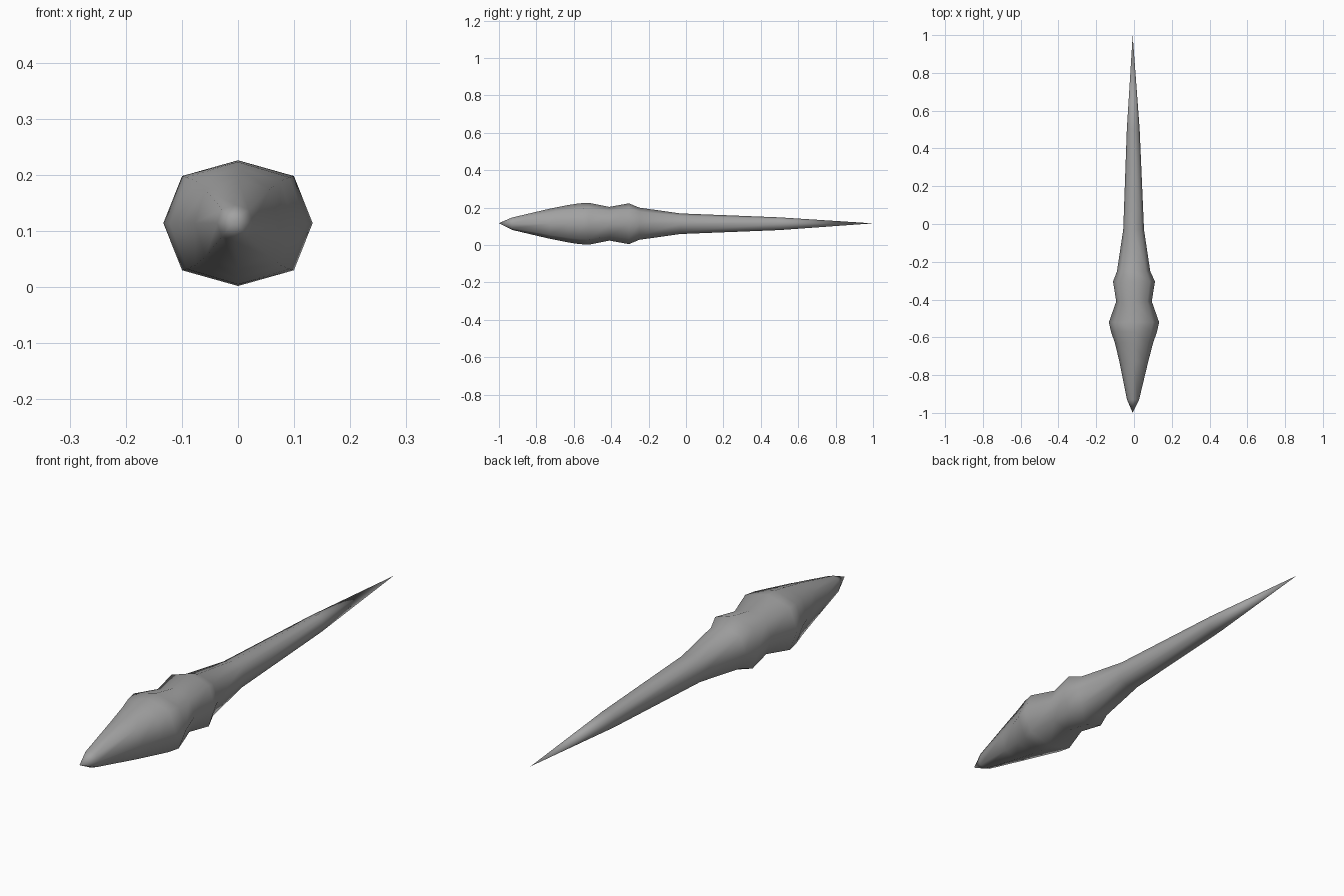
import bpy
import bmesh
import math

cube = bpy.data.objects.get("Cube")
if cube:
    bpy.data.objects.remove(cube, do_unlink=True)

# One plain grey material
grey = bpy.data.materials.new("mid_grey")
grey.use_nodes = True
colour = (0.36, 0.36, 0.36, 1)
grey.diffuse_color = colour
grey.node_tree.nodes["Principled BSDF"].inputs["Base Color"].default_value = colour

SIDES = 8
# Rings along the length: y, half width, half height, sideways drift
RINGS = [
    (-0.93, 0.032, 0.033, -0.005),
    (-0.73, 0.076, 0.08, -0.001),
    (-0.63, 0.101, 0.1, 0),
    (-0.57, 0.122, 0.109, 0),
    (-0.52, 0.133, 0.112, 0),
    (-0.41, 0.094, 0.09, 0),
    (-0.305, 0.111, 0.109, 0),
    (-0.25, 0.088, 0.086, -0.002),
    (-0.03, 0.055, 0.055, -0.002),
    (0.5, 0.034, 0.034, -0.004),
]
AXIS = 0.114
DRIFT = -0.007

bm = bmesh.new()


def ring(y, width, height, drift):
    """Octagon with slightly full diagonal corners."""
    verts = []
    for i in range(SIDES):
        a = math.tau * i / SIDES
        full = 1.06 if i % 2 else 1
        verts.append(bm.verts.new((drift + width * full * math.cos(a), y,
                                   AXIS + height * full * math.sin(a))))
    return verts


# Skin between neighbouring rings, closed by a point at each end
loops = [ring(*r) for r in RINGS]
nose = bm.verts.new((DRIFT, -1, AXIS + 0.003))
tail = bm.verts.new((DRIFT, 1, AXIS + 0.002))
for i in range(SIDES):
    j = (i + 1) % SIDES
    for a, b in zip(loops, loops[1:]):
        bm.faces.new((a[i], a[j], b[j], b[i]))
    bm.faces.new((nose, loops[0][j], loops[0][i]))
    bm.faces.new((tail, loops[-1][i], loops[-1][j]))
bmesh.ops.recalc_face_normals(bm, faces=bm.faces)
for face in bm.faces:
    face.smooth = True

mesh = bpy.data.meshes.new("tapered_spike")
bm.to_mesh(mesh)
bm.free()
mesh.materials.append(grey)
spike = bpy.data.objects.new("tapered_spike", mesh)
bpy.context.scene.collection.objects.link(spike)
